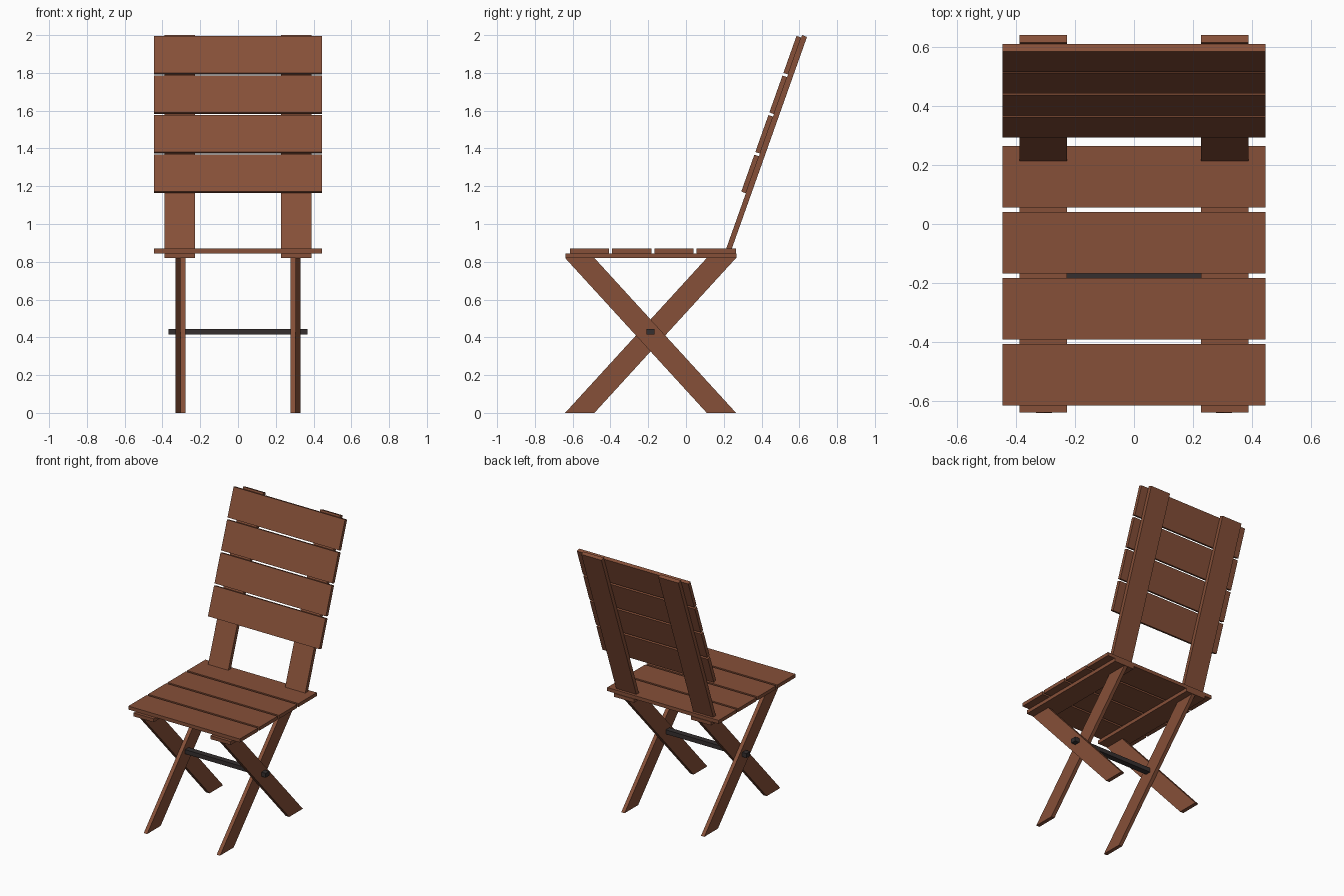
import bpy, bmesh, math

if "Cube" in bpy.data.objects:
    bpy.data.objects.remove(bpy.data.objects["Cube"])

def material(name, rgb):
    m = bpy.data.materials.new(name)
    m.diffuse_color = (*rgb, 1)
    m.use_nodes = True
    m.node_tree.nodes["Principled BSDF"].inputs["Base Color"].default_value = m.diffuse_color
    return m

WOOD = material("brown_wood", (0.24, 0.08, 0.04))
IRON = material("dark_metal", (0.035, 0.028, 0.028))

def prism(name, x0, x1, profile, mat=WOOD):
    """Extrude a (y, z) side profile from x0 to x1."""
    bm = bmesh.new()
    face = bm.faces.new([bm.verts.new((x0, y, z)) for y, z in profile])
    ext = bmesh.ops.extrude_face_region(bm, geom=[face])["geom"]
    bmesh.ops.translate(bm, vec=(x1 - x0, 0, 0),
                        verts=[v for v in ext if isinstance(v, bmesh.types.BMVert)])
    bmesh.ops.recalc_face_normals(bm, faces=bm.faces)
    me = bpy.data.meshes.new(name)
    bm.to_mesh(me)
    bm.free()
    me.materials.append(mat)
    ob = bpy.data.objects.new(name, me)
    bpy.context.collection.objects.link(ob)
    return ob

def rect(y0, y1, z0, z1):
    return [(y0, z0), (y1, z0), (y1, z1), (y0, z1)]

# Tilted frame of the backrest: s runs up the rail, n points forward
TILT = math.radians(19.55)
SN, CS = math.sin(TILT), math.cos(TILT)

def tilted(s0, s1, n0, n1):
    return [(0.213 + s * SN - n * CS, 0.87 + s * CS + n * SN)
            for s, n in ((s0, n0), (s1, n0), (s1, n1), (s0, n1))]

HALF = 0.445   # half width of the slats
TOP = 0.82     # height of the leg tops

# Seat and backrest slats
for i in range(4):
    y = -0.615 + i * 0.2235
    prism(f"seat_slat_{i + 1}", -HALF, HALF, rect(y, y + 0.208, 0.845, 0.87))
    s = 0.311 + i * 0.2223
    prism(f"back_slat_{i + 1}", -HALF, HALF, tilted(s, s + 0.2075, 0, 0.026))

# Mirrored rails and crossed legs
for side, label in ((-1, "left"), (1, "right")):
    prism(f"seat_rail_{label}", side * 0.227, side * 0.388, rect(-0.638, 0.268, TOP, 0.845))
    prism(f"back_rail_{label}", side * 0.227, side * 0.388, tilted(0, 1.199, -0.028, 0))
    prism(f"outer_leg_{label}", side * 0.305, side * 0.332,
          [(0.11, 0), (0.265, 0), (-0.485, TOP), (-0.64, TOP)])
    prism(f"inner_leg_{label}", side * 0.278, side * 0.305,
          [(-0.64, 0), (-0.485, 0), (0.265, TOP), (0.11, TOP)])

# Pivot bar through the leg crossings
prism("pivot_bar", -0.367, 0.367, rect(-0.208, -0.166, 0.414, 0.445), IRON)
